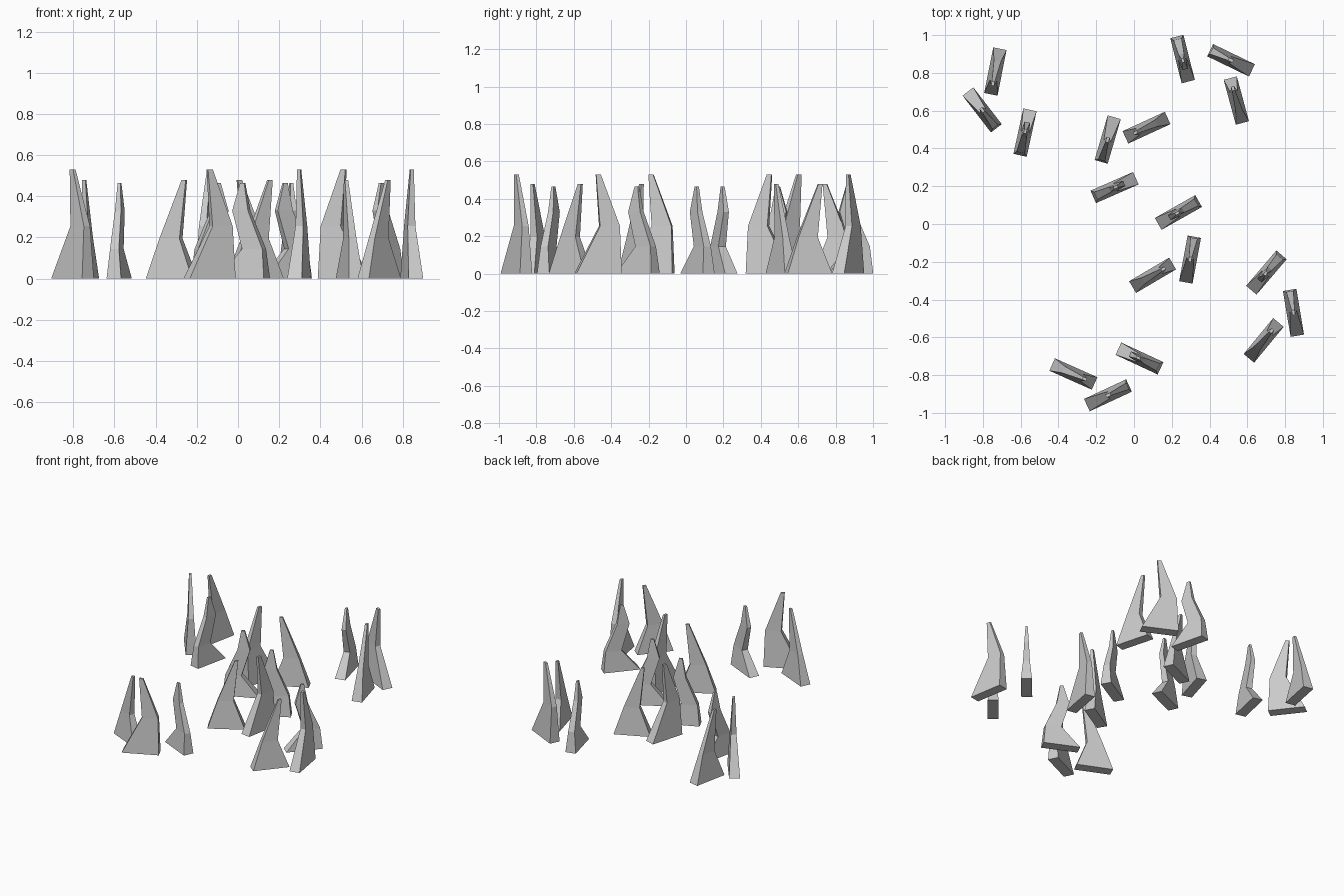
import bpy
from math import radians
from mathutils import Matrix

if "Cube" in bpy.data.objects:
    bpy.data.objects.remove(bpy.data.objects["Cube"])

# Each spike is a stack of rectangular sections: (z, u_min, u_max, half_width)
BASE = (0.0, -0.123, 0.123, 0.036)
TALL = [BASE, (0.255, 0.008, 0.115, 0.019), (0.53, -0.012, 0.014, 0.008)]
MEDIUM = [BASE, (0.195, -0.058, 0.048, 0.019), (0.48, 0.055, 0.077, 0.008)]
BENT = [BASE, (0.145, 0.0, 0.108, 0.022), (0.33, -0.056, 0.028, 0.015),
        (0.465, -0.018, 0.004, 0.007)]


def spike_mesh(name, sections):
    verts, faces = [], []
    for z, a, b, w in sections:
        verts += [(a, -w, z), (b, -w, z), (b, w, z), (a, w, z)]
    for k in range(0, 4 * (len(sections) - 1), 4):
        for i in range(4):
            j = (i + 1) % 4
            faces.append((k + i, k + j, k + 4 + j, k + 4 + i))
    n = len(verts)
    faces += [(3, 2, 1, 0), (n - 4, n - 3, n - 2, n - 1)]
    mesh = bpy.data.meshes.new(name)
    mesh.from_pydata(verts, [], faces)
    return mesh


# One cluster: mesh, offset from the bent spike, heading
CLUSTER = [
    (spike_mesh("bent_spike", BENT), (0, 0), -25),
    (spike_mesh("medium_spike", MEDIUM), (-0.350, -0.082), -24),
    (spike_mesh("tall_spike", TALL), (-0.167, -0.195), 25),
]

# Cluster placements: x, y, rotation
PLACES = [
    (0.029, -0.712, 0), (0.701, -0.257, 74.5), (0.235, 0.061, 54.5),
    (-0.103, 0.193, -131.3), (0.257, 0.873, 129.2), (-0.577, 0.484, -77.3),
]

for n, (x, y, rot) in enumerate(PLACES, 1):
    place = Matrix.Translation((x, y, 0)) @ Matrix.Rotation(radians(rot), 4, 'Z')
    for mesh, (dx, dy), heading in CLUSTER:
        ob = bpy.data.objects.new(f"{mesh.name}_{n}", mesh)
        bpy.context.collection.objects.link(ob)
        ob.matrix_world = (place @ Matrix.Translation((dx, dy, 0))
                           @ Matrix.Rotation(radians(heading), 4, 'Z'))
